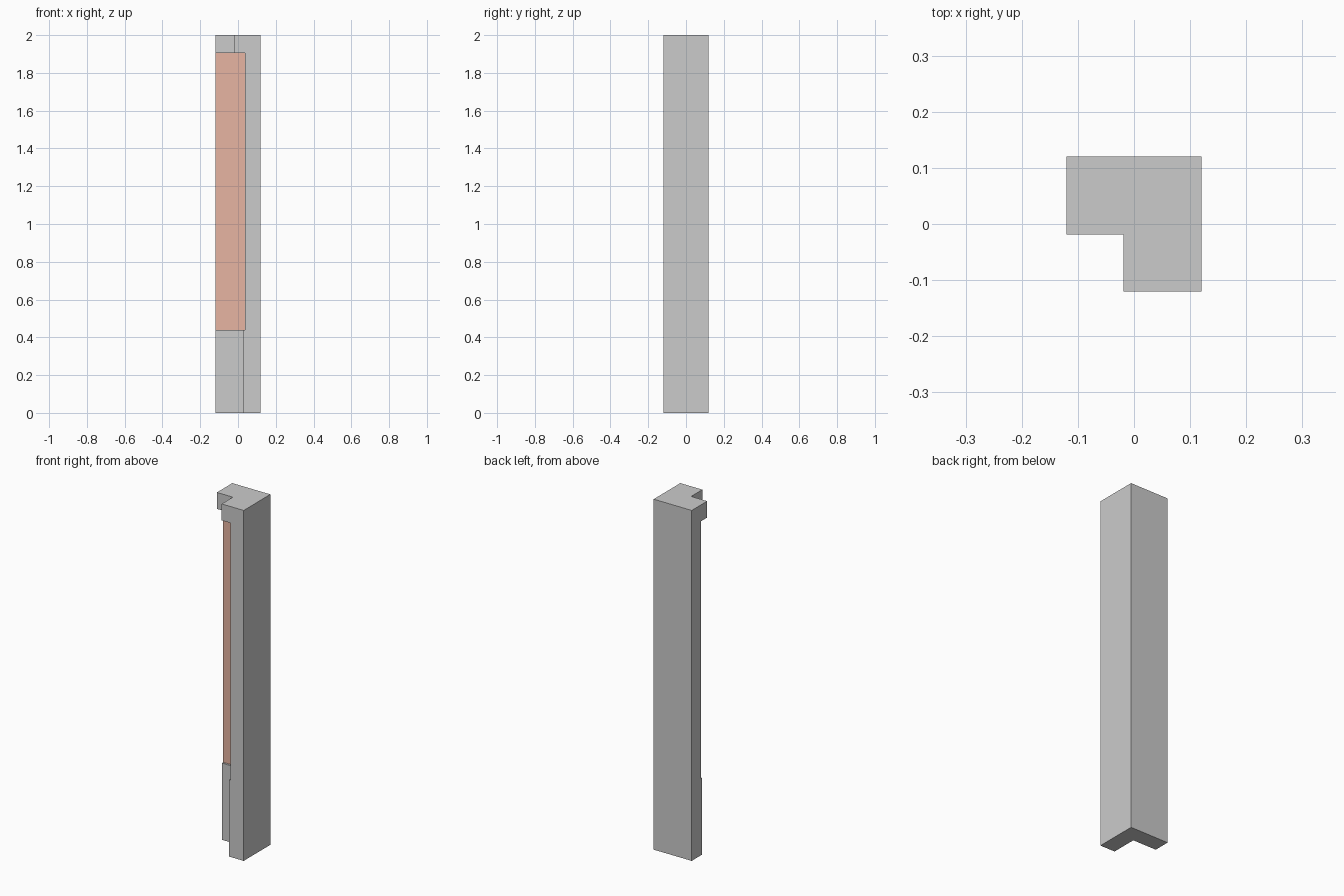
import bpy, bmesh

if "Cube" in bpy.data.objects:
    bpy.data.objects.remove(bpy.data.objects["Cube"])

H = 0.12                      # half width of the square footprint
# (height, inner corner position) up the recessed side: base, panel, cap
LEVELS = [(0, 0.027), (0.438, 0.027), (0.438, 0.038),
          (1.906, 0.038), (1.906, -0.019), (2, -0.019)]

bm = bmesh.new()


def strip(point):
    """One column of vertices following the stepped profile."""
    return [bm.verts.new((*point(c), z)) for z, c in LEVELS]


def post(x, y):
    """Bottom and top vertex of a plain outer corner."""
    return [bm.verts.new((x, y, z)) for z in (0, 2)]


left = strip(lambda c: (-H, c))
corner = strip(lambda c: (c, c))
right = strip(lambda c: (c, -H))
back_left, back_right, front_right = post(-H, H), post(H, H), post(H, -H)

# Stepped inner walls and ledges; the tall middle walls are the coloured panels
for a, b in ((left, corner), (corner, right)):
    for i in range(len(LEVELS) - 1):
        face = bm.faces.new((a[i], b[i], b[i + 1], a[i + 1]))
        face.material_index = 1 if i == 2 else 0

# Plain outer walls
for a, b in ((back_left, back_right), (back_right, front_right)):
    bm.faces.new((a[0], b[0], b[1], a[1]))

# Stepped end walls
for prof, edge in ((left, back_left), (right, front_right)):
    bm.faces.new(prof + [edge[1], edge[0]])

# L-shaped bottom and top
for i in (0, -1):
    bm.faces.new((left[i], corner[i], right[i],
                  front_right[i], back_right[i], back_left[i]))

bmesh.ops.recalc_face_normals(bm, faces=bm.faces)
mesh = bpy.data.meshes.new("corner_pillar")
bm.to_mesh(mesh)
bm.free()

grey = bpy.data.materials.new("pillar_grey")
panel = bpy.data.materials.new("panel_pink")
panel.diffuse_color = (0.8, 0.46, 0.36, 1)
panel.use_nodes = True
panel.node_tree.nodes["Principled BSDF"].inputs["Base Color"].default_value = panel.diffuse_color
mesh.materials.append(grey)
mesh.materials.append(panel)

pillar = bpy.data.objects.new("corner_pillar", mesh)
bpy.context.collection.objects.link(pillar)
